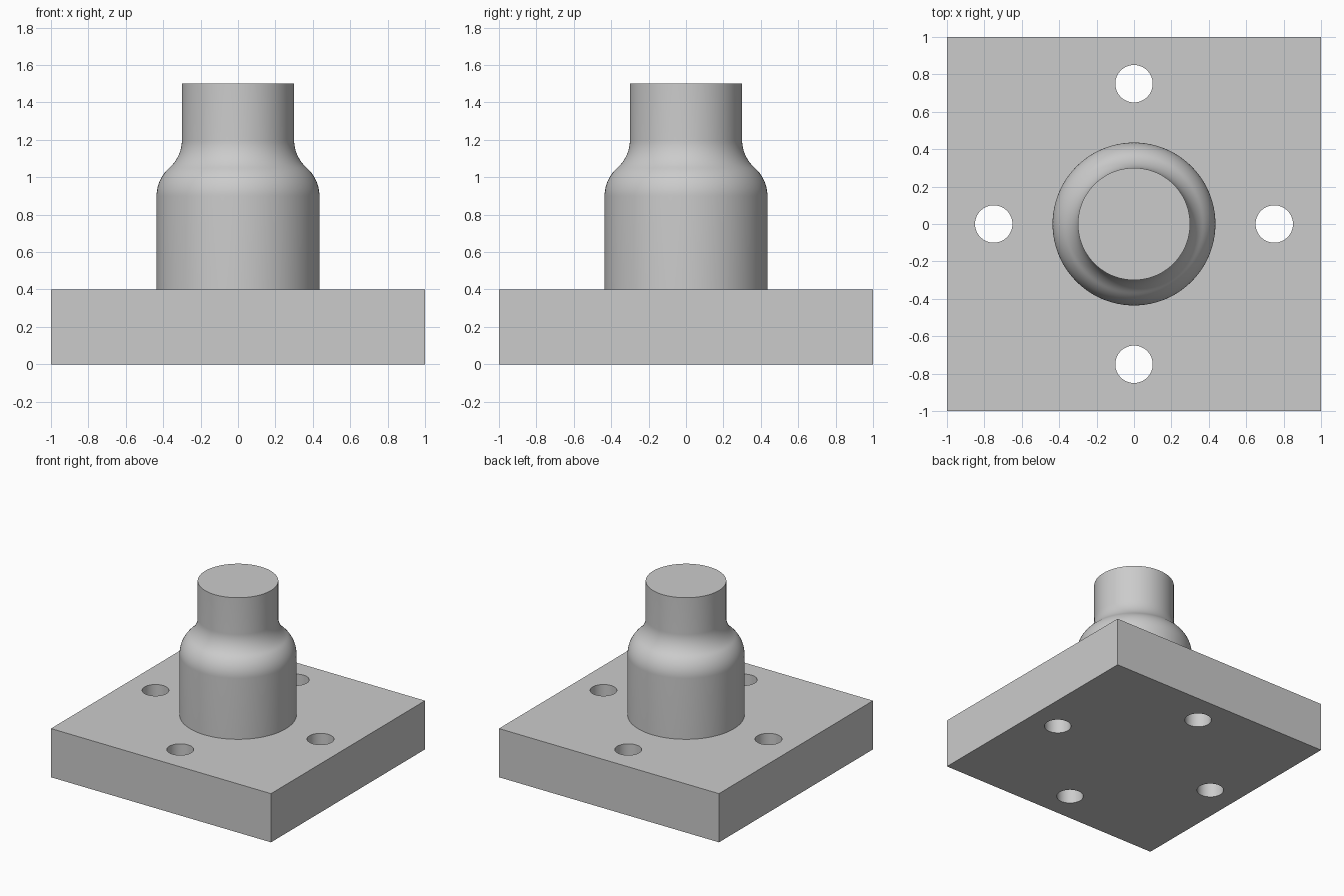
import bpy, bmesh
from math import radians, pi, sin, cos, atan2, sqrt

SEGMENTS = 96
PLATE_TOP = 0.4

if "Cube" in bpy.data.objects:
    bpy.data.objects.remove(bpy.data.objects["Cube"], do_unlink=True)

grey = bpy.data.materials.new("plain grey")
grey.use_nodes = True
colour = (0.6, 0.6, 0.6, 1)
grey.diffuse_color = colour
grey.node_tree.nodes["Principled BSDF"].inputs["Base Color"].default_value = colour


def finish(obj, name):
    """Name, colour and smooth a part, keeping its sharp edges."""
    obj.name = obj.data.name = name
    obj.data.materials.clear()
    obj.data.materials.append(grey)
    bpy.ops.object.select_all(action='DESELECT')
    obj.select_set(True)
    bpy.context.view_layer.objects.active = obj
    bpy.ops.object.shade_smooth_by_angle(angle=radians(30))


def arc(cx, cz, radius, start, end, steps=14):
    """Points of a circular arc in the profile plane."""
    angles = [start + (end - start) * i / steps for i in range(steps + 1)]
    return [(cx + radius * cos(a), cz + radius * sin(a)) for a in angles]


def lathe(name, profile):
    """Turn a profile of (radius, height) points about the z axis."""
    bm = bmesh.new()
    verts = [bm.verts.new((r, 0, z)) for r, z in profile]
    edges = [bm.edges.new(pair) for pair in zip(verts, verts[1:])]
    bmesh.ops.spin(bm, geom=verts + edges, cent=(0, 0, 0), axis=(0, 0, 1),
                   angle=2 * pi, steps=SEGMENTS, use_merge=True)
    bmesh.ops.remove_doubles(bm, verts=bm.verts[:], dist=1e-5)
    # Close both ends with flat caps
    bmesh.ops.holes_fill(bm, edges=[e for e in bm.edges if e.is_boundary], sides=0)
    bmesh.ops.recalc_face_normals(bm, faces=bm.faces[:])
    mesh = bpy.data.meshes.new(name)
    bm.to_mesh(mesh)
    bm.free()
    obj = bpy.data.objects.new(name, mesh)
    bpy.context.collection.objects.link(obj)
    finish(obj, name)


# Square base plate
bpy.ops.mesh.primitive_cube_add(size=1, location=(0, 0, PLATE_TOP / 2))
plate = bpy.context.object
plate.scale = (2, 2, PLATE_TOP)
bpy.ops.object.transform_apply(location=True, rotation=True, scale=True)

# Four through holes, one toward each side
for i in range(4):
    a = i * pi / 2
    bpy.ops.mesh.primitive_cylinder_add(
        vertices=64, radius=0.1, depth=1,
        location=(0.75 * cos(a), 0.75 * sin(a), PLATE_TOP / 2))
    cutter = bpy.context.object
    cutter.hide_render = True
    cut = plate.modifiers.new("bolt hole", 'BOOLEAN')
    cut.operation = 'DIFFERENCE'
    cut.solver = 'EXACT'
    cut.object = cutter
    bpy.context.view_layer.objects.active = plate
    bpy.ops.object.modifier_apply(modifier=cut.name)
    bpy.data.objects.remove(cutter, do_unlink=True)
finish(plate, "base_plate")

# Stepped round post: rounded shoulder flowing tangentially into a fillet
fillet = 0.2
neck = 0.3
shoulder_z, neck_z = 0.9, 1.2
rise = neck_z - shoulder_z
run = sqrt((2 * fillet) ** 2 - rise ** 2)
outer_cx = neck + fillet
inner_cx = outer_cx - run
meet = atan2(rise, run)
profile = [(inner_cx + fillet, PLATE_TOP - 0.02)]
profile += arc(inner_cx, shoulder_z, fillet, 0, meet)
profile += arc(outer_cx, neck_z, fillet, pi + meet, pi)[1:]
profile.append((neck, 1.5))
lathe("stepped_post", profile)
